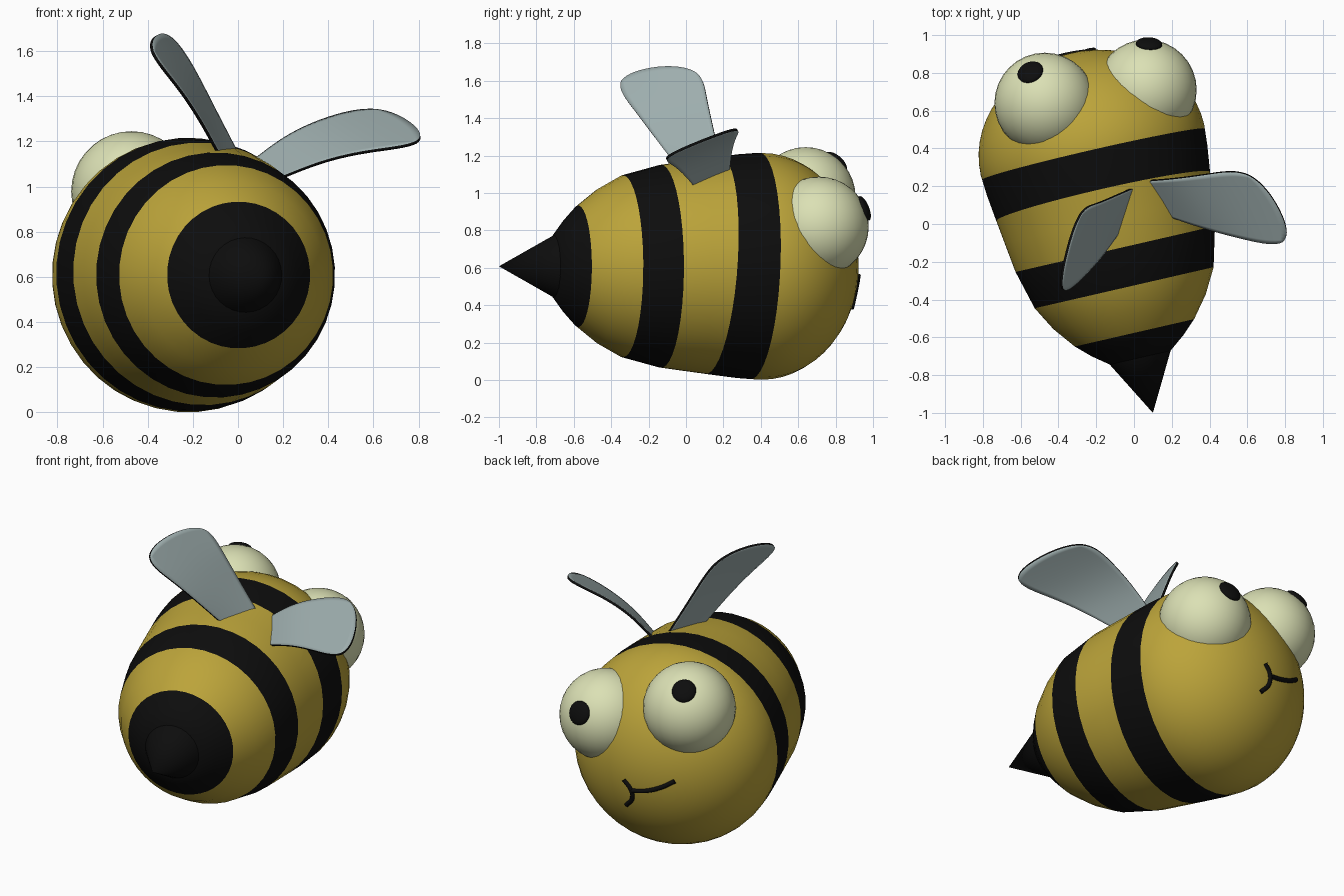
import bpy, bmesh, math
from mathutils import Vector, Matrix
from mathutils.bvhtree import BVHTree

if "Cube" in bpy.data.objects:
    bpy.data.objects.remove(bpy.data.objects["Cube"])


def material(name, rgb):
    m = bpy.data.materials.new(name)
    m.diffuse_color = (*rgb, 1)
    m.use_nodes = True
    m.node_tree.nodes["Principled BSDF"].inputs["Base Color"].default_value = m.diffuse_color
    return m


YELLOW = material("honey yellow", (0.50, 0.37, 0.042))
BLACK = material("black", (0.004, 0.004, 0.004))
CREAM = material("eye cream", (0.71, 0.75, 0.46))
WING = material("wing grey", (0.34, 0.42, 0.42))

UP = Vector((0, 0, 1))
TIP = Vector((0.10, -1.0, 0.608))               # stinger tip, start of the body axis
AXIS = Vector((-0.224, 0.975, 0)).normalized()
BODY_FRAME = Matrix.Translation(TIP) @ UP.rotation_difference(AXIS).to_matrix().to_4x4()


def make_object(name, bm, mats, smooth=True):
    bmesh.ops.recalc_face_normals(bm, faces=bm.faces)
    for f in bm.faces:
        f.smooth = smooth
    me = bpy.data.meshes.new(name)
    bm.to_mesh(me)
    ob = bpy.data.objects.new(name, me)
    bpy.context.collection.objects.link(ob)
    for m in mats:
        me.materials.append(m)
    return ob


def revolve(profile, steps=40):
    """Surface of revolution; profile is (distance along axis, radius)."""
    bm = bmesh.new()
    vs = [bm.verts.new((r, 0, t)) for t, r in profile]
    es = [bm.edges.new(p) for p in zip(vs, vs[1:])]
    bmesh.ops.spin(bm, geom=vs + es, cent=(0, 0, 0), axis=(0, 0, 1),
                   angle=2 * math.pi, steps=steps)
    bmesh.ops.remove_doubles(bm, verts=bm.verts, dist=1e-4)
    bmesh.ops.transform(bm, matrix=BODY_FRAME, verts=bm.verts)
    return bm


# Body: egg shape closed by an elliptical head
profile = [(0.30, 0), (0.30, 0.165), (0.365, 0.25), (0.435, 0.325), (0.55, 0.415),
           (0.68, 0.487), (0.89, 0.543), (1.05, 0.565), (1.20, 0.585), (1.32, 0.60)]
for i in range(15):
    a = math.radians(90) * i / 14
    profile.append((1.43 + 0.525 * math.sin(a), 0.608 * math.cos(a)))
bm = revolve(profile)

# Stripes: cut the body by planes (distance along axis, lean), then colour between them
cuts = [(0.435, 0), (0.68, 0), (0.89, 0), (1.175, 0.07), (1.405, 0.04)]
planes = [(TIP + AXIS * t, (AXIS - UP * k).normalized()) for t, k in cuts]
for co, no in planes:
    bmesh.ops.bisect_plane(bm, geom=bm.verts[:] + bm.edges[:] + bm.faces[:],
                           dist=1e-4, plane_co=co, plane_no=no)
for f in bm.faces:
    c = f.calc_center_median()
    passed = sum((c - co).dot(no) > 0 for co, no in planes)
    f.material_index = 1 if passed in (0, 2, 4) else 0
tree = BVHTree.FromBMesh(bm)
make_object("body", bm, [YELLOW, BLACK])

# Stinger
make_object("stinger", revolve([(0, 0), (0.305, 0.168)], 32), [BLACK])


def ball(name, centre, size, mat, direction=UP):
    bm = bmesh.new()
    rot = UP.rotation_difference(direction).to_matrix().to_4x4()
    bmesh.ops.create_uvsphere(bm, u_segments=32, v_segments=18, radius=1,
                              matrix=Matrix.Translation(centre) @ rot
                              @ Matrix.Diagonal((*size, 1)))
    make_object(name, bm, [mat])


# Eyes and pupils
for side, centre, look in (("left", (-0.472, 0.64, 0.978), (-0.077, 0.164, 0.19)),
                           ("right", (0.065, 0.71, 0.82), (0.015, 0.25, 0.10))):
    centre, look = Vector(centre), Vector(look).normalized()
    ball(side + "_eye", centre, (0.267,) * 3, CREAM)
    ball(side + "_pupil", centre + look * 0.262, (0.07, 0.07, 0.026), BLACK, look)


# Mouth: tubes laid on the face
def face_line(name, points):
    cu = bpy.data.curves.new(name, 'CURVE')
    cu.dimensions = '3D'
    cu.bevel_depth = 0.014
    cu.bevel_resolution = 2
    cu.use_fill_caps = True
    sp = cu.splines.new('BEZIER')
    sp.bezier_points.add(len(points) - 1)
    for bp, (x, z) in zip(sp.bezier_points, points):
        bp.co = tree.ray_cast(Vector((x, 3, z)), Vector((0, -1, 0)))[0]
        bp.handle_left_type = bp.handle_right_type = 'AUTO'
    cu.materials.append(BLACK)
    bpy.context.collection.objects.link(bpy.data.objects.new(name, cu))


face_line("mouth", [(-0.26, 0.50), (-0.34, 0.515), (-0.43, 0.55), (-0.51, 0.60)])
face_line("mouth_dimple", [(-0.21, 0.56), (-0.25, 0.51), (-0.255, 0.45), (-0.205, 0.385)])


# Wings: lofted between front and rear edges, rounded tip, dark rim
def wing(name, front, rear, tip):
    front, rear = [Vector(p) for p in front], [Vector(p) for p in rear]
    mid = [(a + b) / 2 for a, b in zip(front, rear)]
    mid[-1] = Vector(tip)
    rows = []
    for row in (front, mid, rear):
        root = row[0] - (row[1] - row[0]) * 0.25   # sink root into the body
        rows.append([root] + row)
    bm = bmesh.new()
    grid = [[bm.verts.new(p) for p in row] for row in rows]
    for a, b in zip(grid, grid[1:]):
        for i in range(len(a) - 1):
            bm.faces.new((a[i], a[i + 1], b[i + 1], b[i]))
    ob = make_object(name, bm, [WING, BLACK])
    sub = ob.modifiers.new("round", 'SUBSURF')
    sub.levels = sub.render_levels = 3
    sub.boundary_smooth = 'ALL'
    sol = ob.modifiers.new("thickness", 'SOLIDIFY')
    sol.thickness = 0.014
    sol.offset = 0
    sol.material_offset_rim = 1


wing("left_wing",
     [(-0.016, 0.185, 1.17), (-0.12, 0.14, 1.37), (-0.20, 0.105, 1.53), (-0.285, 0.085, 1.66)],
     [(-0.10, -0.07, 1.17), (-0.17, -0.17, 1.30), (-0.27, -0.28, 1.45), (-0.41, -0.41, 1.61)],
     (-0.36, -0.14, 1.69))
wing("right_wing",
     [(0.09, 0.23, 1.13), (0.22, 0.24, 1.23), (0.40, 0.265, 1.31), (0.62, 0.30, 1.36)],
     [(0.22, 0.03, 1.05), (0.38, -0.025, 1.115), (0.58, -0.08, 1.16), (0.84, -0.135, 1.185)],
     (0.79, 0.07, 1.275))
